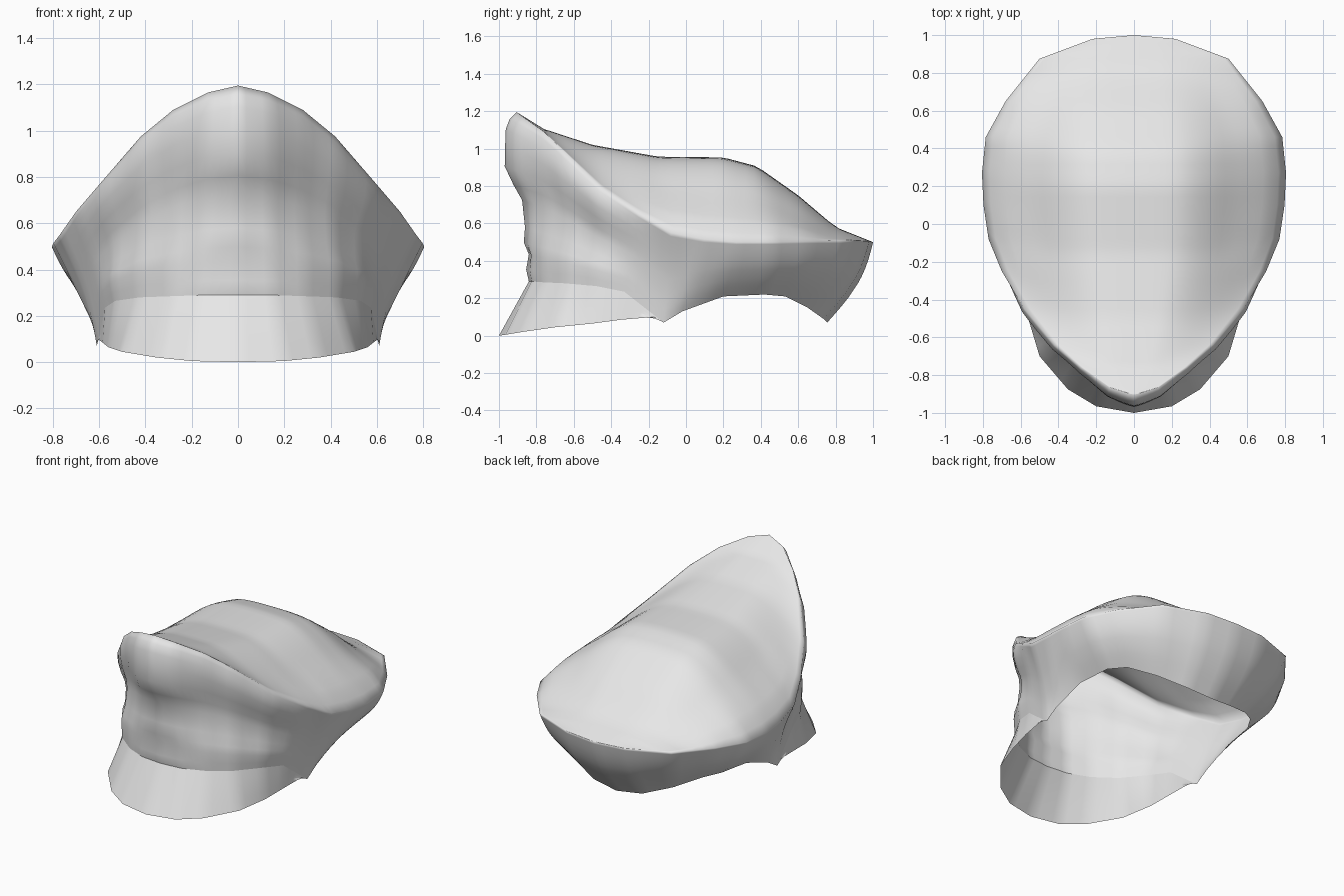
import bpy, bmesh, math
from mathutils import Vector

if "Cube" in bpy.data.objects:
    bpy.data.objects.remove(bpy.data.objects["Cube"])

# Half outlines, from front centre round the right side to back centre
RIM = [(0, -.905, 1.195), (.13, -.865, 1.165), (.28, -.76, 1.09), (.42, -.64, .975),
       (.58, -.45, .79), (.70, -.25, .65), (.77, -.08, .55), (.797, .10, .515),
       (.805, .27, .50), (.785, .46, .50), (.68, .65, .505), (.50, .875, .51),
       (.22, .98, .505), (0, 1, .50)]
HEM = [(0, -.84, .29), (.15, -.825, .29), (.29, -.76, .285), (.425, -.65, .28),
       (.53, -.48, .265), (.575, -.33, .235), (.61, -.12, .07), (.61, -.02, .13),
       (.60, .20, .21), (.57, .42, .22), (.50, .53, .21), (.36, .65, .15),
       (.18, .735, .09), (0, .755, .07)]
VISOR = [(0, -1, 0), (.20, -.965, .005), (.35, -.875, .02), (.50, -.70, .045),
         (.56, -.50, .065), (.585, -.35, .085), (.605, -.17, .10)]
# Height of the crown along its middle (y, z)
SPINE = [(-.905, 1.195), (-.76, 1.105), (-.5, 1.02), (-.15, .957),
         (.2, .953), (.38, .905), (.6, .75), (.8, .58), (1, .50)]
# Bulge of the front centre and of the cheeks beside it (t down the wall, push)
FRONT = [(0, 0), (.04, .04), (.1, .065), (.2, .075), (.32, .085), (.43, .045),
         (.52, .005), (.68, .0), (.77, .012), (.84, -.01), (.93, .01), (1, 0)]
CHEEK = [(0, 0), (.1, .025), (.25, .02), (.45, -.025), (.62, -.03), (.8, .01), (1, 0)]
# Side and back bulge: factor per key number
BULGE = [(0, 0), (4, 0), (5, -.015), (6, -.025), (7, 0), (8, .025), (9, .035),
         (10, .04), (13, .045)]
SUB = 4


def chords(keys):
    """Straight segments between the keys, SUB steps each."""
    p = [Vector(k) for k in keys]
    return [a.lerp(b, k / SUB) for a, b in zip(p, p[1:]) for k in range(SUB)] + [p[-1]]


def lookup(table, v):
    for (a, fa), (b, fb) in zip(table, table[1:]):
        if v <= b:
            return fa + (fb - fa) * max(0, (v - a) / (b - a))
    return table[-1][1]


def step(a, b, v):
    v = min(1, max(0, (v - a) / (b - a)))
    return v * v * (3 - 2 * v)


def add_grid(bm, rows):
    vs = [[bm.verts.new(p) for p in r] for r in rows]
    for r, s in zip(vs, vs[1:]):
        for j in range(len(r) - 1):
            bm.faces.new((r[j], s[j], s[j + 1], r[j + 1]))


def finish(name, bm, mat):
    bmesh.ops.remove_doubles(bm, verts=bm.verts, dist=.0008)
    bmesh.ops.recalc_face_normals(bm, faces=bm.faces)
    for f in bm.faces:
        f.smooth = True
    me = bpy.data.meshes.new(name)
    bm.to_mesh(me)
    bm.free()
    me.materials.append(mat)
    ob = bpy.data.objects.new(name, me)
    bpy.context.collection.objects.link(ob)
    m = ob.modifiers.new("mirror", 'MIRROR')
    m.use_clip = True
    m.merge_threshold = .001
    return ob


grey = bpy.data.materials.new("light_grey")
grey.diffuse_color = (.8, .8, .8, 1)
grey.use_nodes = True
grey.node_tree.nodes["Principled BSDF"].inputs["Base Color"].default_value = grey.diffuse_color

rim, hem = chords(RIM), chords(HEM)

# Cap body: flared side wall plus domed crown
bm = bmesh.new()
wall = []
for i, (a, b) in enumerate(zip(rim, hem)):
    k = i / SUB
    front = 1 - step(0, 2.5, k)
    cheek = (1 - front) * (1 - step(3.5, 5.5, k))
    side = lookup(BULGE, k)
    out = Vector((a.x, a.y, 0)).normalized()
    wall.append([a.lerp(b, t) + out * (push * front + lookup(CHEEK, t) * cheek
                                       + side * math.sin(math.pi * t))
                 for t, push in FRONT])
add_grid(bm, wall)

# Crown: slight lip just inside the rim at the sides, then the dome
crown = []
N = 20
for a in rim:
    rise = max(0, lookup(SPINE, a.y) - a.z)
    lip = .03 * step(-.35, 0, a.y) * (1 - step(.5, .8, a.y))
    row = []
    for j in range(N + 1):
        t = j / N
        dome = 1 - .4 * step(.25, 1, t) - .6 * t ** 2.5
        edge = lip * step(.6, .92, t) * (1 - step(.9, 1, t))
        row.append(Vector((a.x * t, a.y, a.z + rise * dome + edge)))
    crown.append(row)
add_grid(bm, crown)
finish("cap_body", bm, grey)

# Visor: sloping sheet from the front hem down to the brim edge
bm = bmesh.new()
brim = chords(VISOR)
add_grid(bm, [[a.lerp(b, t / 4) for t in range(5)] for a, b in zip(hem, brim)])
finish("visor", bm, grey)
